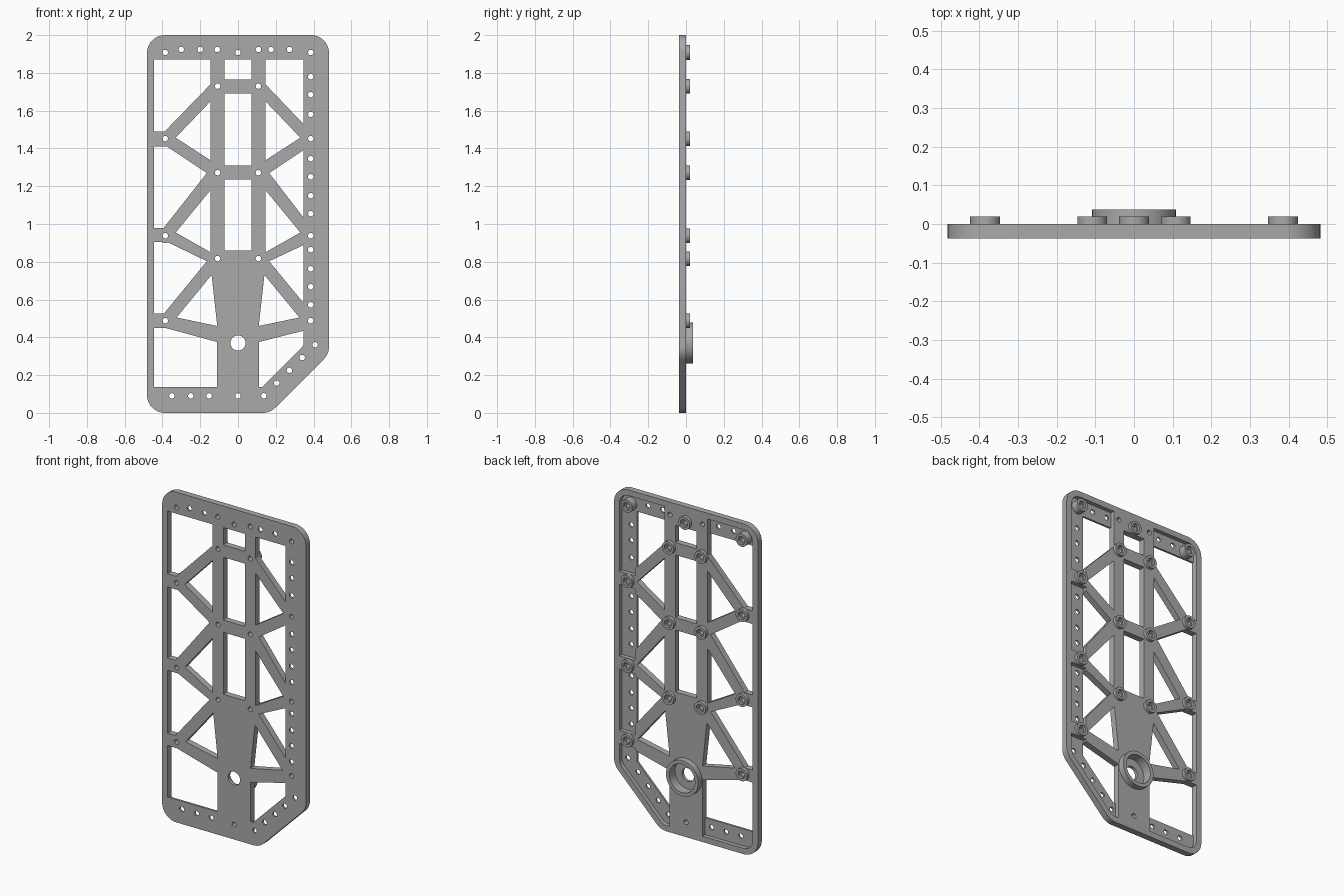
import bpy, bmesh, math
from mathutils import Vector

if "Cube" in bpy.data.objects:
    bpy.data.objects.remove(bpy.data.objects["Cube"])

BACK, FRONT, SKIN = 0.0, -0.0375, -0.025   # plate depth levels along y

grey = bpy.data.materials.new("plain grey")
grey.use_nodes = True
grey.diffuse_color = (0.4, 0.4, 0.4, 1)
grey.node_tree.nodes["Principled BSDF"].inputs["Base Color"].default_value = (0.4, 0.4, 0.4, 1)


def rounded(points, steps=10):
    """Fillet the corners that carry a radius as third value."""
    out = []
    for i, p in enumerate(points):
        c = Vector(p[:2])
        if len(p) < 3:
            out.append(c)
            continue
        u = (Vector(points[i - 1][:2]) - c).normalized()
        v = (Vector(points[(i + 1) % len(points)][:2]) - c).normalized()
        half = u.angle(v) / 2
        mid = c + (u + v).normalized() * (p[2] / math.sin(half))
        a = c + u * (p[2] / math.tan(half)) - mid
        b = c + v * (p[2] / math.tan(half)) - mid
        sweep = math.pi - 2 * half
        for k in range(steps + 1):
            t = k / steps * sweep
            out.append(mid + (a * math.sin(sweep - t) + b * math.sin(t)) / math.sin(sweep))
    return out


def circle(x, z, r, n=32):
    return [Vector((x + r * math.cos(2 * math.pi * k / n), z + r * math.sin(2 * math.pi * k / n)))
            for k in range(n)]


def prisms(name, outlines, y0, y1):
    """One object holding a straight prism along y for every outline."""
    bm = bmesh.new()
    for outline in outlines:
        face = bm.faces.new([bm.verts.new((p[0], y0, p[1])) for p in outline])
        ext = bmesh.ops.extrude_face_region(bm, geom=[face], use_keep_orig=True)
        verts = [g for g in ext["geom"] if isinstance(g, bmesh.types.BMVert)]
        bmesh.ops.translate(bm, verts=verts, vec=(0, y1 - y0, 0))
    bmesh.ops.recalc_face_normals(bm, faces=bm.faces)
    mesh = bpy.data.meshes.new(name)
    bm.to_mesh(mesh)
    bm.free()
    mesh.materials.append(grey)
    obj = bpy.data.objects.new(name, mesh)
    bpy.context.collection.objects.link(obj)
    return obj


def combine(target, tool, operation):
    tool.hide_render = True
    bpy.context.view_layer.objects.active = target
    mod = target.modifiers.new("cut", "BOOLEAN")
    mod.operation, mod.solver, mod.object = operation, "EXACT", tool
    bpy.ops.object.modifier_apply(modifier=mod.name)
    bpy.data.objects.remove(tool)


def mirror(shape):
    return [(-x, z) for x, z in shape]


def box(x0, x1, z0, z1):
    return [(x0, z0), (x1, z0), (x1, z1), (x0, z1)]


# Outer plate with rounded corners and one cut-off corner
R = 0.095
plate = prisms("frame_plate", [rounded([(-0.482, 0, R), (0.17, 0, R), (0.482, 0.312, R),
                                        (0.482, 2, R), (-0.482, 2, R)])], FRONT, BACK)

# Windows between the struts
triangles = [[(-0.145, 1.65), (-0.33, 1.457), (-0.145, 1.337)],
             [(-0.145, 1.18), (-0.33, 0.955), (-0.145, 0.85)],
             [(-0.14, 0.73), (-0.325, 0.505), (-0.11, 0.46)]]
left = [[(-0.446, 1.87), (-0.145, 1.87), (-0.145, 1.74), (-0.388, 1.49), (-0.446, 1.49)],
        [(-0.446, 1.41), (-0.375, 1.41), (-0.165, 1.27), (-0.393, 0.98), (-0.446, 0.98)],
        [(-0.446, 0.905), (-0.375, 0.905), (-0.165, 0.803), (-0.393, 0.525), (-0.446, 0.525)],
        [(-0.446, 0.45), (-0.385, 0.45), (-0.11, 0.375), (-0.11, 0.138), (-0.446, 0.138)]]
right = [[(0.145, 1.87), (0.346, 1.87), (0.346, 1.53), (0.145, 1.74)],
         [(0.346, 1.39), (0.346, 1.035), (0.165, 1.27)],
         [(0.346, 0.888), (0.346, 0.583), (0.165, 0.803)],
         [(0.11, 0.375), (0.346, 0.435), (0.346, 0.356), (0.128, 0.138), (0.11, 0.138)]]
centre = [box(-0.072, 0.072, z0, z1) for z0, z1 in ((0.86, 1.235), (1.31, 1.69), (1.765, 1.87))]
windows = triangles + [mirror(t) for t in triangles] + left + right + centre
combine(plate, prisms("window_cutter", windows, -0.1, 0.1), "DIFFERENCE")

# Thinned strips behind the border, leaving a raised rim
r = 0.06
strips = [
    [(-0.446, 1.862), (-0.145, 1.862), (-0.145, 1.965), (-0.446, 1.965, r)],
    [(0.145, 1.965), (0.446, 1.965, r), (0.446, 1.49), (0.342, 1.49), (0.342, 1.862), (0.145, 1.862)],
    box(0.342, 0.446, 0.978, 1.412),
    box(0.342, 0.446, 0.527, 0.898),
    [(0.342, 0.448), (0.446, 0.448), (0.446, 0.326, r), (0.155, 0.035, r), (0.11, 0.035),
     (0.11, 0.144), (0.126, 0.144), (0.342, 0.36)],
    [(-0.446, 0.035, r), (-0.11, 0.035), (-0.11, 0.144), (-0.446, 0.144)]]
combine(plate, prisms("strip_cutter", [rounded(s) for s in strips], SKIN, 0.1), "DIFFERENCE")

# Round bosses and the bearing ring on the back
rows = (1.452, 0.938, 0.488)
bosses = [(s * 0.385, z) for s in (-1, 1) for z in (1.908,) + rows]
bosses += [(s * 0.108, z) for s in (-1, 1) for z in (1.73, 1.272, 0.817)] + [(0, 1.908)]
combine(plate, prisms("bosses", [circle(x, z, 0.0385) for x, z in bosses], -0.03, 0.02), "UNION")
combine(plate, prisms("bearing_ring", [circle(0, 0.37, 0.108, 64)], -0.02, 0.0375), "UNION")
combine(plate, prisms("bearing_bore", [circle(0, 0.37, 0.086, 64)], -0.018, 0.1), "DIFFERENCE")
combine(plate, prisms("counterbores", [circle(x, z, 0.023) for x, z in bosses], 0.005, 0.1), "DIFFERENCE")

# Screw holes along the border, through the bosses, and the shaft hole
holes = list(bosses)
holes += [(x, 1.924) for x in (-0.3, -0.2, -0.11, 0.108, 0.175, 0.273)]
holes += [(0.385, z) for z in (1.78, 1.685, 1.58, 1.346, 1.25, 1.15, 1.055, 0.864, 0.763, 0.668, 0.572)]
holes += [(0.137 + 0.0677 * k, 0.09 + 0.0677 * k) for k in range(5)]
holes += [(x, 0.09) for x in (-0.35, -0.25, -0.153, 0)]
cut = [circle(x, z, 0.0145, 20) for x, z in holes] + [circle(0, 0.37, 0.04, 40)]
combine(plate, prisms("hole_cutter", cut, -0.1, 0.1), "DIFFERENCE")

# Smooth the round walls, keep the edges crisp
bpy.ops.object.select_all(action="DESELECT")
plate.select_set(True)
bpy.context.view_layer.objects.active = plate
bpy.ops.object.shade_smooth_by_angle(angle=math.radians(30))
